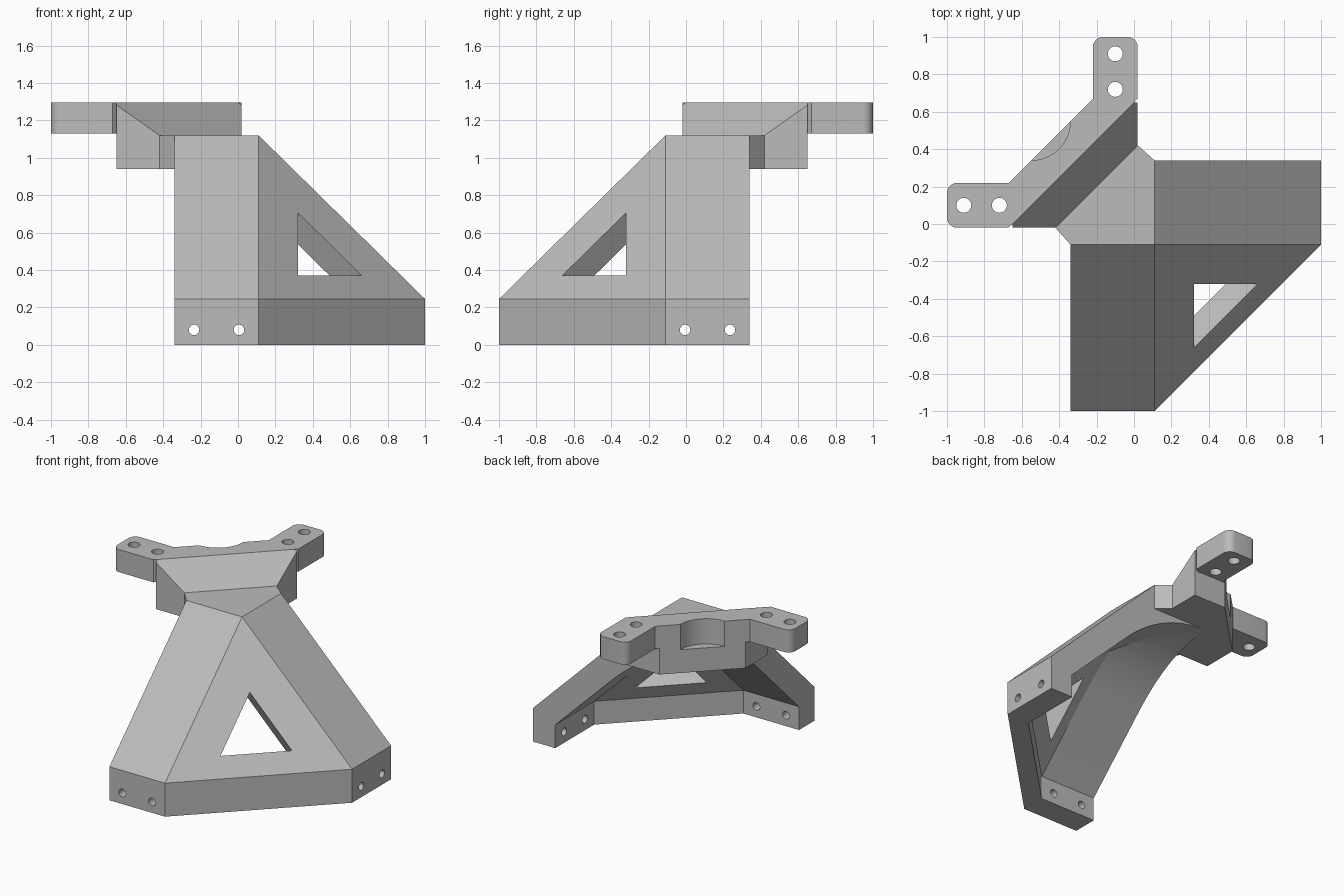
import bpy, bmesh
from mathutils import Vector

if "Cube" in bpy.data.objects:
    bpy.data.objects.remove(bpy.data.objects["Cube"], do_unlink=True)

grey = bpy.data.materials.new("matte grey")
grey.use_nodes = True
grey.diffuse_color = (0.5, 0.5, 0.5, 1)
grey.node_tree.nodes["Principled BSDF"].inputs["Base Color"].default_value = (0.5, 0.5, 0.5, 1)


def finish(name, bm):
    bmesh.ops.recalc_face_normals(bm, faces=bm.faces)
    mesh = bpy.data.meshes.new(name)
    bm.to_mesh(mesh)
    bm.free()
    mesh.materials.append(grey)
    ob = bpy.data.objects.new(name, mesh)
    bpy.context.collection.objects.link(ob)
    return ob


def prism_bm(points, sweep):
    bm = bmesh.new()
    face = bm.faces.new([bm.verts.new(p) for p in points])
    new = bmesh.ops.extrude_face_region(bm, geom=[face], use_keep_orig=True)["geom"]
    bmesh.ops.translate(bm, vec=sweep, verts=[g for g in new if isinstance(g, bmesh.types.BMVert)])
    return bm


def slab(outline, low, high):
    return prism_bm([(x, y, low) for x, y in outline], (0, 0, high - low))


def rod(centre, axis, radius, length, sides=32):
    bm = bmesh.new()
    bmesh.ops.create_cone(bm, cap_ends=True, segments=sides, radius1=radius, radius2=radius, depth=length)
    turn = Vector((0, 0, 1)).rotation_difference(Vector(axis)).to_matrix()
    bmesh.ops.rotate(bm, matrix=turn, verts=bm.verts)
    bmesh.ops.translate(bm, vec=centre, verts=bm.verts)
    return finish("cutter", bm)


def cut(ob, cutter, keep=False):
    cutter.hide_render = True
    mod = ob.modifiers.new("cut", "BOOLEAN")
    mod.operation = "DIFFERENCE"
    mod.solver = "EXACT"
    mod.object = cutter
    bpy.context.view_layer.objects.active = ob
    bpy.ops.object.modifier_apply(modifier=mod.name)
    if not keep:
        bpy.data.objects.remove(cutter, do_unlink=True)


def swap(p):
    """Mirror across the diagonal symmetry plane."""
    return (-p[1], -p[0], p[2])


# Leg profile: distance outward from the apex, and height
IN, OUT, TOP = -0.34, 0.11, 1.12
start, bend, end = Vector((0.25, 0.621)), Vector((-0.074, 0.94)), Vector((-0.44, 0.94))
arch = []
for i in range(17):
    t = i / 16
    arch.append(start * (1 - t) ** 2 + bend * 2 * t * (1 - t) + end * t * t)
shin = [Vector(p) for p in ((0, TOP), (0.89, 0.245), (0.89, 0), (0.71, 0), (0.71, 0.17))]
leg_profile = shin + arch + [Vector((-0.44, TOP - 0.01)), Vector((0, TOP - 0.01))]

# Two legs with bolt holes in the feet
for name, flip in (("front_leg", False), ("side_leg", True)):
    place = swap if flip else (lambda p: p)
    points = [place((IN, -OUT - d, z)) for d, z in leg_profile]
    leg = finish(name, prism_bm(points, place((OUT - IN, 0, 0))))
    for x in (-0.235, 0.005):
        cut(leg, rod(place((x, -0.91, 0.08)), place((0, 1, 0)), 0.028, 0.5))

# Diagonal web panel joining the legs
outer = [p for p in arch if p.x > 0]
below = arch[len(outer)]
f = outer[-1].x / (outer[-1].x - below.x)
panel_profile = shin + outer + [outer[-1].lerp(below, f)]
bm = bmesh.new()
a = [bm.verts.new((OUT, -OUT - d, z)) for d, z in panel_profile]
b = [bm.verts.new((OUT + d, -OUT, z)) for d, z in panel_profile]
bm.faces.new(a)
bm.faces.new(b)
for i in range(len(a)):
    j = (i + 1) % len(a)
    bm.faces.new((a[i], a[j], b[j], b[i]))
bmesh.ops.remove_doubles(bm, verts=bm.verts, dist=0.0005)
panel = finish("web_panel", bm)

# Triangular window through the panel
normal = Vector((1, -1, 1)).normalized()
corners = [(0.32, -0.32, 0.705), (0.66, -0.32, 0.37), (0.32, -0.66, 0.37)]
window = prism_bm([Vector(c) + normal * 0.1 for c in corners], normal * -0.35)
cut(panel, finish("cutter", window))

# Hub above the legs
finish("hub", slab([(-0.5, 0.0), (-0.42, -0.02), (IN, -OUT), (OUT, -OUT), (OUT, -IN),
                    (0.02, 0.42), (0, 0.5)], 0.94, TOP))

# Shoulder block with its sloped front
bm = slab([(-0.65, -0.02), (-0.65, 0.24), (-0.24, 0.65), (0.02, 0.65), (0.02, 0.42), (-0.42, -0.02)], 0.94, 1.295)
cutting = bmesh.ops.bisect_plane(bm, geom=bm.verts[:] + bm.edges[:] + bm.faces[:],
                                 plane_co=(-0.42, -0.02, TOP), plane_no=(1, -1, 1.42), clear_outer=True)
rim = [g for g in cutting["geom_cut"] if isinstance(g, bmesh.types.BMEdge)]
bmesh.ops.holes_fill(bm, edges=[e for e in bm.edges if e.is_boundary] or rim)
shoulder = finish("shoulder", bm)

# Mounting plate with two round-cornered arms
bm = slab([(-1, -0.02), (-1, 0.22), (-0.67, 0.22), (-0.22, 0.67), (-0.22, 1),
           (0.02, 1), (0.02, 0.67), (-0.67, -0.02)], 1.13, 1.295)
ends = [e for e in bm.edges if abs(e.verts[0].co.z - e.verts[1].co.z) > 0.1
        and (e.verts[0].co.x < -0.99 or e.verts[0].co.y > 0.99)]
bmesh.ops.bevel(bm, geom=ends, offset=0.055, segments=6, profile=0.5, affect="EDGES")
plate = finish("mounting_plate", bm)
for d in (0.91, 0.72):
    for spot in ((-d, 0.1, 1.2), (-0.1, d, 1.2)):
        cut(plate, rod(spot, (0, 0, 1), 0.04, 0.5))

# Round pocket in the back of the mount
pocket = rod((-0.55, 0.55, 1.36), (0, 0, 1), 0.21, 0.5, 64)
cut(plate, pocket, keep=True)
cut(shoulder, pocket)

# Smooth arches and bores, crisp edges elsewhere
bpy.ops.object.select_all(action="DESELECT")
for ob in bpy.context.collection.objects:
    if ob.type == "MESH" and grey.name in ob.data.materials:
        ob.select_set(True)
        bpy.context.view_layer.objects.active = ob
bpy.ops.object.shade_smooth_by_angle(angle=0.5)
